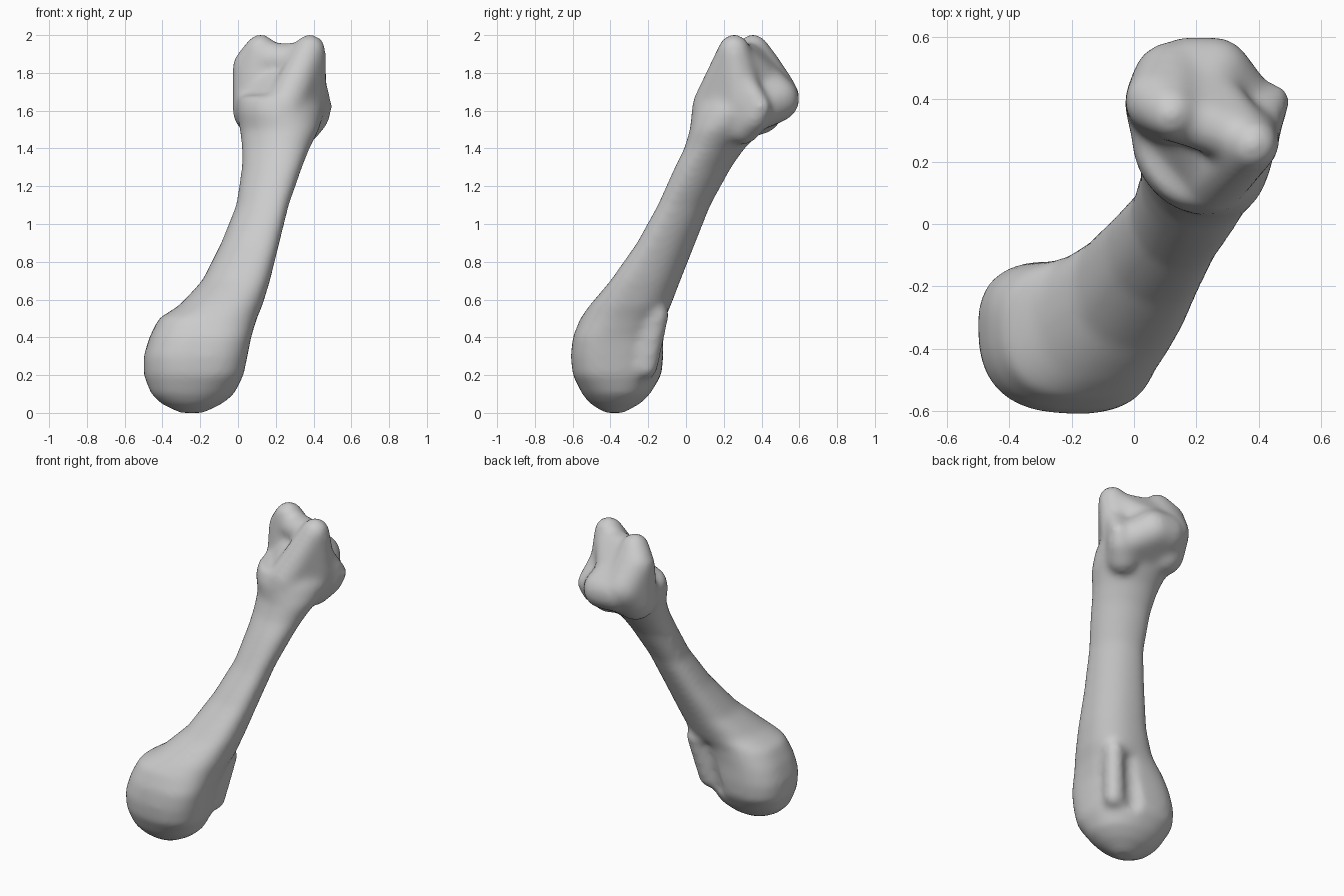
import bpy, bmesh, math
from mathutils import Vector, Matrix

cube = bpy.data.objects.get("Cube")
if cube:
    bpy.data.objects.remove(cube, do_unlink=True)

# Horizontal sections: height, x range, y range, skew, squareness
SECTIONS = [
    (0.0, -.31, -.18, -.43, -.33, 0, 2),
    (.05, -.41, -.08, -.51, -.24, 0, 2),
    (.1, -.46, -.02, -.55, -.19, 0, 2.2),
    (.2, -.5, .03, -.6, -.13, -.06, 2.5),
    (.3, -.5, .05, -.61, -.12, -.06, 2.6),
    (.4, -.47, .07, -.6, -.12, -.06, 2.6),
    (.5, -.42, .1, -.56, -.11, 0, 2.5),
    (.57, -.31, .13, -.51, -.08, 0, 2.4),
    (.7, -.19, .17, -.4, -.03, -.08, 2.4),
    (.9, -.09, .22, -.26, .05, -.14, 2.3),
    (1.1, -.01, .27, -.15, .13, -.16, 2.2),
    (1.3, .02, .34, -.06, .24, -.14, 2.1),
    (1.4, .02, .38, -.01, .31, -.12, 2),
    (1.5, .01, .43, .02, .41, -.1, 2),
    (1.6, -.01, .46, .03, .54, 0, 2),
    (1.68, 0, .43, .06, .54, 0, 2),
]
SIDES = 48


def spow(v, n):
    return math.copysign(abs(v) ** (2 / n), v)


def add_loft(bm):
    rings = []
    for z, x0, x1, y0, y1, skew, n in SECTIONS:
        ring = []
        for i in range(SIDES):
            t = math.tau * i / SIDES
            x = (x0 + x1) / 2 + (x1 - x0) / 2 * spow(math.cos(t - skew), n)
            y = (y0 + y1) / 2 + (y1 - y0) / 2 * spow(math.sin(t + skew), n)
            ring.append(bm.verts.new((x, y, z)))
        rings.append(ring)
    for low, high in zip(rings, rings[1:]):
        for i in range(SIDES):
            j = (i + 1) % SIDES
            bm.faces.new((low[i], low[j], high[j], high[i]))
    bm.faces.new(rings[0][::-1])
    bm.faces.new(rings[-1])


def add_lump(bm, *balls):
    """Smooth lump: the convex hull around balls given as x, y, z, radius."""
    source, lump = bmesh.new(), bmesh.new()
    for x, y, z, r in balls:
        bmesh.ops.create_uvsphere(source, u_segments=24, v_segments=14, radius=r,
                                  matrix=Matrix.Translation(Vector((x, y, z))))
    for vert in source.verts:
        lump.verts.new(vert.co)
    source.free()
    bmesh.ops.convex_hull(lump, input=lump.verts[:])
    loose = [v for v in lump.verts if not v.link_faces]
    bmesh.ops.delete(lump, geom=loose, context="VERTS")
    bmesh.ops.recalc_face_normals(lump, faces=lump.faces[:])
    mesh = bpy.data.meshes.new("lump")
    lump.to_mesh(mesh)
    lump.free()
    bm.from_mesh(mesh)
    bpy.data.meshes.remove(mesh)


def make_object(name, bm):
    mesh = bpy.data.meshes.new(name)
    bm.to_mesh(mesh)
    bm.free()
    obj = bpy.data.objects.new(name, mesh)
    bpy.context.collection.objects.link(obj)
    return obj


def apply_modifier(obj, kind, **settings):
    bpy.context.view_layer.objects.active = obj
    mod = obj.modifiers.new(kind.title(), kind)
    for key, value in settings.items():
        setattr(mod, key, value)
    bpy.ops.object.modifier_apply(modifier=mod.name)


# Shaft with the rounded lower head
bm = bmesh.new()
add_loft(bm)
# Ridge on the back of the lower head
add_lump(bm, (.03, -.15, .52, .06), (0, -.18, .42, .06), (-.02, -.21, .24, .06),
         (-.22, -.36, .32, .2))
# Broad body of the upper head, with its back lobe
add_lump(bm, (.25, .15, 1.6, .12), (.11, .33, 1.6, .13), (.17, .475, 1.67, .125),
         (.26, .48, 1.66, .12), (.36, .36, 1.6, .11), (.2, .38, 1.76, .12))
# Tall front knob running down as a ridge
add_lump(bm, (.25, .14, 1.62, .11), (.38, .255, 1.92, .085), (.35, .3, 1.65, .12))
# Tall side knob
add_lump(bm, (.1, .38, 1.6, .13), (.075, .395, 1.83, .105), (.12, .355, 1.92, .085),
         (.12, .46, 1.7, .125))
# Saddle between the knobs and the sloping joint surface behind it
add_lump(bm, (.35, .28, 1.87, .09), (.14, .35, 1.87, .09), (.2, .45, 1.7, .11))
# Side spur
add_lump(bm, (.34, .3, 1.52, .1), (.4, .36, 1.57, .085), (.45, .4, 1.62, .05),
         (.38, .28, 1.78, .08))
bone = make_object("bone", bm)
apply_modifier(bone, "REMESH", mode="VOXEL", voxel_size=.014)

# Hollow behind the lower head
bm = bmesh.new()
add_lump(bm, (-.07, -.06, .46, .08), (-.11, -.1, .2, .08))
hollow = make_object("hollow", bm)
hollow.hide_render = True
apply_modifier(bone, "BOOLEAN", operation="DIFFERENCE", object=hollow)
bpy.data.objects.remove(hollow, do_unlink=True)

# Blend everything into one soft surface
apply_modifier(bone, "REMESH", mode="VOXEL", voxel_size=.016)
apply_modifier(bone, "SMOOTH", factor=.5, iterations=16)
for face in bone.data.polygons:
    face.use_smooth = True

# Plain grey bone colour
grey = bpy.data.materials.new("bone_grey")
grey.use_nodes = True
colour = (.6, .6, .6, 1)
grey.diffuse_color = colour
grey.node_tree.nodes["Principled BSDF"].inputs["Base Color"].default_value = colour
bone.data.materials.clear()
bone.data.materials.append(grey)
